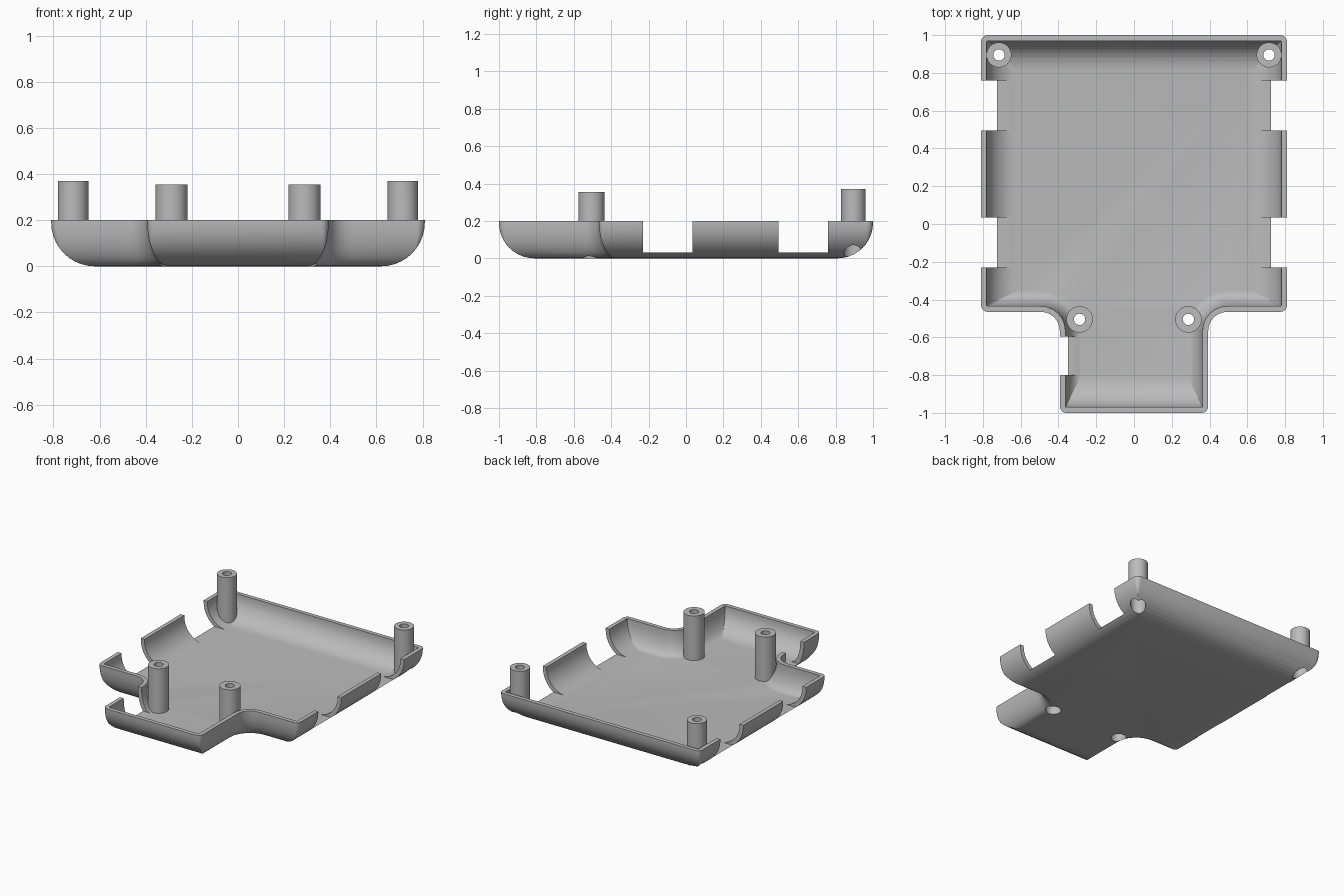
import bpy
import bmesh
from math import sin, cos, pi
from mathutils import Vector

if "Cube" in bpy.data.objects:
    bpy.data.objects.remove(bpy.data.objects["Cube"])

RADIUS = 0.19    # rounding of the lower edge
WALL = 0.03
RIM = 0.2

grey = bpy.data.materials.new("light_grey")
grey.use_nodes = True
grey.diffuse_color = (0.5, 0.5, 0.5, 1)
grey.node_tree.nodes["Principled BSDF"].inputs["Base Color"].default_value = (0.5, 0.5, 0.5, 1)


def finish(bm, name):
    bmesh.ops.recalc_face_normals(bm, faces=bm.faces)
    mesh = bpy.data.meshes.new(name)
    bm.to_mesh(mesh)
    bm.free()
    mesh.materials.append(grey)
    obj = bpy.data.objects.new(name, mesh)
    bpy.context.collection.objects.link(obj)
    return obj


def outline(d, lip=0.0):
    """T-shaped outline moved inward by d, with filleted corners."""
    tight = lip + 0.5 * (d - lip)    # stem sides and shoulders curve less
    w, stem = 0.81 - d, 0.393 - tight
    front, back, shoulder = -1 + d, 1 - d, -0.465 + tight
    half = [(stem, front), (stem, shoulder), (w, shoulder), (w, back)]
    pts = [Vector(p) for p in half + [(-x, y) for x, y in reversed(half)]]
    result = []
    for i, p in enumerate(pts):
        a = (p - pts[i - 1]).normalized()
        b = (pts[(i + 1) % len(pts)] - p).normalized()
        concave = a.x * b.y - a.y * b.x < 0
        r = 0.1 + tight if concave else max(0.035 - d, 0.004)
        centre = p - a * r + b * r
        for k in range(7):
            t = k / 6 * pi / 2
            result.append(centre + r * (a * sin(t) - b * cos(t)))
    return result


def levels(inset):
    """Offsets and heights down the rounded wall."""
    r = RADIUS - inset
    arc = [k / 10 * pi / 2 for k in range(11)]
    return [(inset, RIM)] + [(RADIUS - r * cos(t), RADIUS - r * sin(t)) for t in arc]


def skin(bm, rows, lip=0.0):
    loops = [[bm.verts.new((p.x, p.y, z)) for p in outline(d, lip)] for d, z in rows]
    for upper, lower in zip(loops, loops[1:]):
        bridge(bm, upper, lower)
    bm.faces.new(loops[-1])
    return loops[0]


def bridge(bm, one, two):
    n = len(one)
    for i in range(n):
        j = (i + 1) % n
        bm.faces.new((one[i], one[j], two[j], two[i]))


def box(name, x0, x1, y0, y1, z0, z1):
    bm = bmesh.new()
    bmesh.ops.create_cube(bm, size=1)
    for v in bm.verts:
        v.co = ((x0 + x1) / 2 + v.co.x * (x1 - x0),
                (y0 + y1) / 2 + v.co.y * (y1 - y0),
                (z0 + z1) / 2 + v.co.z * (z1 - z0))
    return finish(bm, name)


def cylinder(name, x, y, r, z0, z1):
    bm = bmesh.new()
    bmesh.ops.create_cone(bm, cap_ends=True, segments=40, radius1=r, radius2=r, depth=z1 - z0)
    bmesh.ops.translate(bm, verts=bm.verts, vec=(x, y, (z0 + z1) / 2))
    return finish(bm, name)


def boolean(obj, tool, operation):
    mod = obj.modifiers.new("cut", "BOOLEAN")
    mod.operation, mod.object, mod.solver = operation, tool, "EXACT"
    bpy.context.view_layer.objects.active = obj
    bpy.ops.object.modifier_apply(modifier=mod.name)


def discard(obj):
    bpy.data.objects.remove(obj)


# Tray shell
bm = bmesh.new()
outer = skin(bm, levels(0))
inner = skin(bm, levels(WALL), WALL)
bridge(bm, outer, inner)
tray = finish(bm, "tray_shell")

# Solid envelope that trims the feet of the posts
bm = bmesh.new()
bm.faces.new(skin(bm, [(0, 0.6)] + levels(0)))
envelope = finish(bm, "envelope_helper")
envelope.hide_render = True

# Wall openings
openings = [(side, y0, y1) for side in (-1, 1) for y0, y1 in ((-0.23, 0.035), (0.495, 0.76))]
for side, y0, y1 in openings:
    cutter = box("opening_cutter", *sorted((side * 0.55, side)), y0, y1, 0.032, 0.5)
    boolean(tray, cutter, "DIFFERENCE")
    discard(cutter)
cutter = box("opening_cutter", -0.6, -0.24, -0.8, -0.595, 0.032, 0.5)
boolean(tray, cutter, "DIFFERENCE")
discard(cutter)

# Hollow screw posts with recesses from below
posts = []
for side, word in ((-1, "right"), (1, "left")):
    for place, x, y, r, top in (("front", 0.288, -0.505, 0.07, 0.355),
                                ("back", 0.715, 0.895, 0.066, 0.37)):
        post = cylinder(f"{place}_{word}_post", side * x, y, r, 0.005, top)
        boolean(post, envelope, "INTERSECT")
        for radius, end in ((0.03, 0.5), (0.052, 0.22)):
            bore = cylinder("bore_cutter", side * x, y, radius, -0.1, end)
            boolean(post, bore, "DIFFERENCE")
            if end < 0.3:
                boolean(tray, bore, "DIFFERENCE")
            discard(bore)
        posts.append(post)
discard(envelope)

# Smooth curves, sharp edges
bpy.ops.object.select_all(action="DESELECT")
for obj in [tray] + posts:
    obj.select_set(True)
bpy.context.view_layer.objects.active = tray
bpy.ops.object.shade_smooth_by_angle(angle=0.5)
